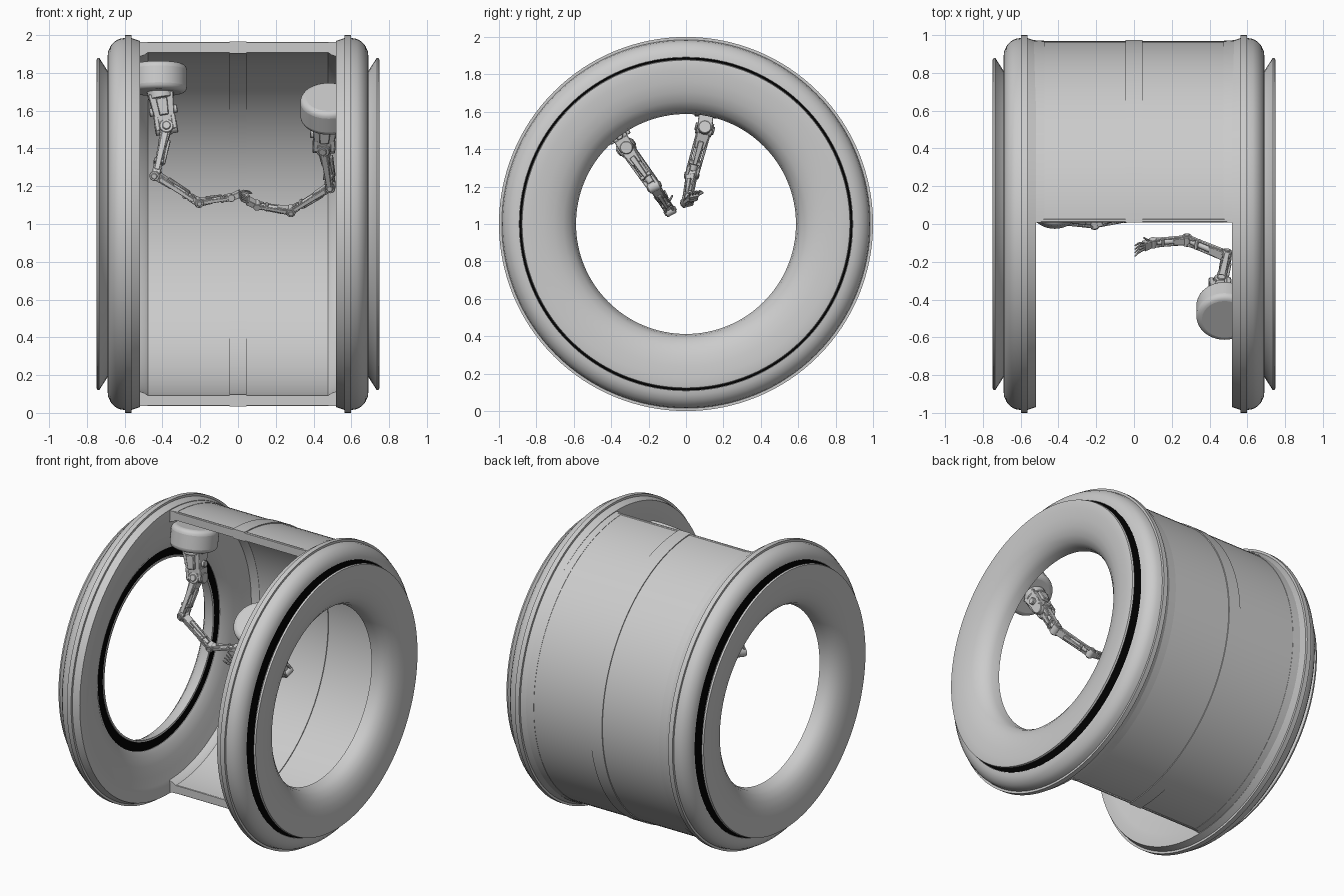
import bpy, bmesh, math
from mathutils import Vector, Matrix

if "Cube" in bpy.data.objects:
    bpy.data.objects.remove(bpy.data.objects["Cube"])

black = bpy.data.materials.new("black_seal")
black.diffuse_color = (0.0, 0.0, 0.0, 1)
black.use_nodes = True
black.node_tree.nodes["Principled BSDF"].inputs["Base Color"].default_value = black.diffuse_color


def finish(name, bm, angle=35, mat=None, mirror=False, bevel=0, segs=1):
    bmesh.ops.recalc_face_normals(bm, faces=bm.faces)
    me = bpy.data.meshes.new(name)
    bm.to_mesh(me)
    bm.free()
    for p in me.polygons:
        p.use_smooth = True
    me.set_sharp_from_angle(angle=math.radians(angle))
    ob = bpy.data.objects.new(name, me)
    bpy.context.collection.objects.link(ob)
    if mat:
        me.materials.append(mat)
    if mirror:
        ob.modifiers.new("mirror", 'MIRROR').use_mirror_merge = False
    if bevel:
        b = ob.modifiers.new("bevel", 'BEVEL')
        b.width, b.segments, b.limit_method = bevel, segs, 'ANGLE'
    return ob


def revolve(name, profile, half=False, steps=128, **kw):
    """Turn a closed (x, radius) profile round the long axis; half keeps +y only."""
    bm = bmesh.new()
    n = steps // 2 + 1 if half else steps
    rings = []
    for i in range(n):
        t = 2 * math.pi * i / steps
        s, c = math.sin(t), math.cos(t)
        rings.append([bm.verts.new((x, r * s + (0.008 if half else 0), 1 + r * c)) for x, r in profile])
    m = len(profile)
    for i in range(n - 1 if half else n):
        a, b = rings[i], rings[(i + 1) % n]
        for j in range(m):
            k = (j + 1) % m
            bm.faces.new((a[j], a[k], b[k], b[j]))
    if half:
        bm.faces.new(rings[0])
        bm.faces.new(rings[-1])
    return finish(name, bm, **kw)


# End rings: flanged body, funnel-shaped rim, dark seals
revolve("end_ring_body", [
    (0.52, 0.97), (0.565, 0.985), (0.565, 1.0), (0.597, 1.0), (0.597, 0.985), (0.63, 0.98),
    (0.655, 0.965), (0.675, 0.942), (0.687, 0.915), (0.69, 0.892), (0.66, 0.885), (0.64, 0.66),
    (0.60, 0.66), (0.58, 0.69), (0.56, 0.75), (0.543, 0.82), (0.528, 0.88), (0.52, 0.91)], mirror=True)
revolve("end_ring_rim", [
    (0.67, 0.80), (0.69, 0.81), (0.735, 0.88), (0.747, 0.876), (0.75, 0.86), (0.75, 0.82),
    (0.746, 0.76), (0.735, 0.705), (0.715, 0.655), (0.685, 0.617), (0.65, 0.597), (0.60, 0.588),
    (0.60, 0.60), (0.65, 0.62)], mirror=True)
revolve("outer_seal", [(0.675, 0.80), (0.688, 0.80), (0.688, 0.89), (0.675, 0.89)], mat=black, mirror=True)
revolve("inner_seal", [(0.604, 0.592), (0.604, 0.665), (0.615, 0.665), (0.615, 0.592)], mat=black, mirror=True)


# Half-cylinder shell with centre band and thicker ends
def band(name, x0, x1, r0, r1, **kw):
    revolve(name, [(x0, r0), (x1, r0), (x1, r1), (x0, r1)], half=True, **kw)


band("shell_wall", -0.54, 0.54, 0.908, 0.96)
band("shell_centre_band", -0.045, 0.045, 0.902, 0.966)
revolve("shell_end_band", [(0.475, 0.91), (0.495, 0.895), (0.54, 0.88), (0.54, 0.966), (0.475, 0.962)],
        half=True, mirror=True)

# Lips along the two straight shell edges
for nm, z in (("upper_edge_lip", 1.935), ("lower_edge_lip", 0.065)):
    bm = bmesh.new()
    bmesh.ops.create_cube(bm, size=1, matrix=Matrix.Translation((0, 0.018, z)) @ Matrix.Diagonal((1.06, 0.02, 0.058, 1)))
    finish(nm, bm, bevel=0.005)


# Arm helpers: local z runs along the segment, local x is the hinge axis
def frame(a, b, hint):
    z = (b - a).normalized()
    x = (hint - z * hint.dot(z)).normalized()
    M = Matrix((x, z.cross(x), z)).transposed().to_4x4()
    M.translation = a
    return M


def box(bm, M, c, size, taper=1.0):
    vs = bmesh.ops.create_cube(bm, size=1)["verts"]
    for v in vs:
        k = taper if v.co.z > 0 else 1
        v.co = M @ Vector((c[0] + v.co.x * size[0] * k, c[1] + v.co.y * size[1] * k, c[2] + v.co.z * size[2]))


def cyl(bm, M, c, r, depth, axis='X', r2=None):
    rot = Matrix.Rotation(math.pi / 2, 4, 'Y') if axis == 'X' else Matrix()
    bmesh.ops.create_cone(bm, cap_ends=True, segments=24, radius1=r, radius2=r2 or r, depth=depth,
                          matrix=M @ Matrix.Translation(c) @ rot)


def link(name, a, b, w, hint):
    """Arm segment: hinge barrel, tapered core, side rails, collar, fork."""
    M, L = frame(a, b, hint), (b - a).length
    bm = bmesh.new()
    cyl(bm, M, (0, 0, 0), w * 0.42, w * 1.0)
    cyl(bm, M, (0, 0, 0), w * 0.25, w * 1.2)
    box(bm, M, (0, 0, L * 0.22), (w * 0.8, w * 0.65, L * 0.38), 0.8)
    cyl(bm, M, (0, 0, L * 0.55), w * 0.27, L * 0.7, 'Z', w * 0.22)
    for s in (-1, 1):
        box(bm, M, (s * w * 0.36, 0, L * 0.52), (w * 0.16, w * 0.4, L * 0.8), 0.8)
        box(bm, M, (s * w * 0.3, 0, L * 0.9), (w * 0.2, w * 0.5, L * 0.2))
    box(bm, M, (0, w * 0.33, L * 0.5), (w * 0.35, w * 0.2, L * 0.5), 0.7)
    box(bm, M, (0, 0, L * 0.72), (w * 0.75, w * 0.6, L * 0.08))
    finish(name, bm, bevel=0.003)


def arm(side, drum, tilt, pts, hint):
    p = [Vector(q) for q in pts]
    hint = Vector(hint)
    # Round mounting drum, axis pointing at the ring centre
    d = Vector((0, math.sin(tilt), math.cos(tilt)))
    bm = bmesh.new()
    bmesh.ops.create_cone(bm, cap_ends=True, segments=48, radius1=0.15, radius2=0.15, depth=0.15,
                          matrix=Matrix.Translation(drum) @ d.to_track_quat('Z', 'Y').to_matrix().to_4x4())
    finish(side + "_arm_drum", bm, bevel=0.03, segs=4)
    # Shoulder block with round bosses
    M, L = frame(p[0], p[1], Vector((1, 0, 0))), (p[1] - p[0]).length
    bm = bmesh.new()
    cyl(bm, M, (0, 0, 0), 0.07, 0.05, 'Z')
    box(bm, M, (0, 0, L * 0.45), (0.135, 0.10, L * 0.9), 0.72)
    for s in (-1, 1):
        box(bm, M, (s * 0.045, 0, L * 0.85), (0.025, 0.08, L * 0.45))
        box(bm, M, (0, s * 0.05, L * 0.4), (0.06, 0.03, L * 0.5), 0.8)
    cyl(bm, M, (0, 0, L * 0.5), 0.022, 0.15)
    cyl(bm, M, (0, 0, L), 0.035, 0.12)
    finish(side + "_arm_shoulder", bm, bevel=0.004)
    # Three jointed segments
    for i, (nm, w) in enumerate((("upper_arm", 0.088), ("forearm", 0.066), ("wrist", 0.058))):
        link(f"{side}_{nm}", p[i + 1], p[i + 2], w, hint)
    # Hand: palm and four bent fingers
    M, L = frame(p[4], p[5], hint), (p[5] - p[4]).length
    bm = bmesh.new()
    cyl(bm, M, (0, 0, 0), 0.02, 0.05)
    box(bm, M, (0, 0, L * 0.25), (0.045, 0.028, L * 0.5), 1.15)
    for i in range(4):
        x = (i - 1.5) * 0.014
        F = M @ Matrix.Translation((x, 0, L * 0.45)) @ Matrix.Rotation(0.12 * (i - 1.5), 4, 'Y')
        box(bm, F, (0, 0, L * 0.18), (0.010, 0.012, L * 0.36))
        G = F @ Matrix.Translation((0, 0, L * 0.34)) @ Matrix.Rotation(0.5, 4, 'X')
        box(bm, G, (0, 0, L * 0.14), (0.009, 0.010, L * 0.3), 0.7)
    T = M @ Matrix.Translation((0.02, 0, L * 0.2)) @ Matrix.Rotation(0.8, 4, 'Y')
    box(bm, T, (0, 0, L * 0.2), (0.011, 0.012, L * 0.4), 0.8)
    finish(side + "_hand", bm, bevel=0.002)


arm("left", (-0.42, 0.13, 1.77), math.radians(9.6),
    [(-0.41, 0.118, 1.69), (-0.38, 0.10, 1.51), (-0.435, 0.03, 1.26), (-0.21, 0.005, 1.115),
     (-0.04, 0.035, 1.14), (0.06, 0.05, 1.18)], (0.1, 1, 0.3))
arm("right", (0.48, -0.46, 1.61), math.radians(-36.5),
    [(0.46, -0.40, 1.54), (0.455, -0.32, 1.41), (0.49, -0.17, 1.20), (0.28, -0.085, 1.07),
     (0.10, -0.10, 1.10), (0.0, -0.135, 1.15)], (0.2, 1, 0.5))
